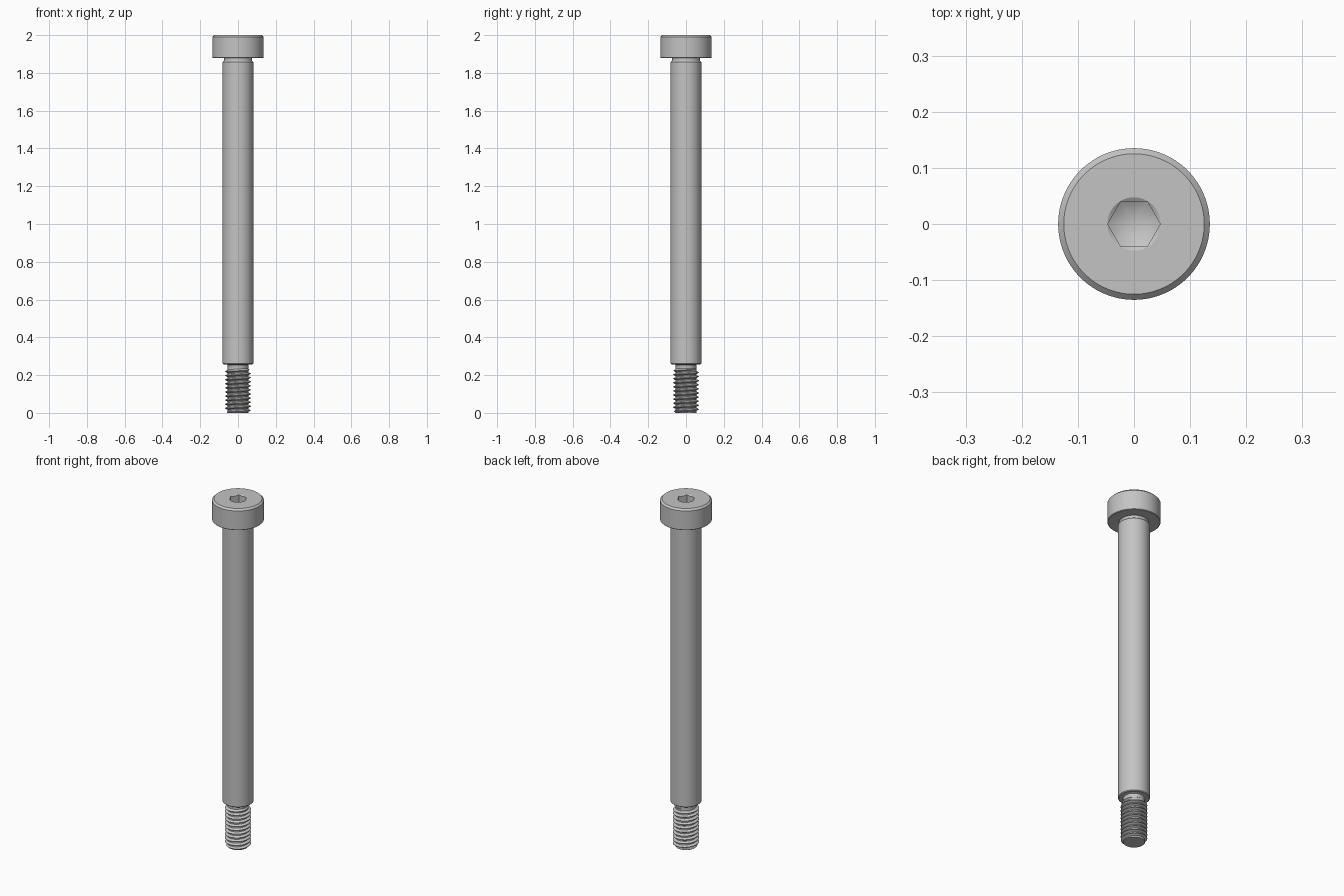
import bpy, bmesh, math

cube = bpy.data.objects.get("Cube")
if cube:
    bpy.data.objects.remove(cube, do_unlink=True)

MM = 2 / 74            # one millimetre of the screw in model units
SEGMENTS = 96
HEAD_BASE, TOP = 69.5 * MM, 2.0
SHOULDER_BASE = 9.5 * MM
HEAD_R, SHOULDER_R, THREAD_R = 5 * MM, 3 * MM, 2.5 * MM
NECK_R = 2.72 * MM
PITCH = 0.8 * MM
ROOT_R = THREAD_R - 0.614 * PITCH
THREAD_TOP = 0.235

steel = bpy.data.materials.new("grey steel")
steel.use_nodes = True
steel.diffuse_color = (0.55, 0.55, 0.55, 1)
steel.node_tree.nodes["Principled BSDF"].inputs["Base Color"].default_value = steel.diffuse_color


def revolve(name, rings):
    """Skin a stack of rings; each ring is (r, z) or a function of the angle giving it."""
    bm = bmesh.new()
    grid = []
    for ring in rings:
        row = []
        for j in range(SEGMENTS + 1):
            a = math.tau * j / SEGMENTS
            r, z = ring(a) if callable(ring) else ring
            row.append(bm.verts.new((r * math.cos(a), r * math.sin(a), z)))
        grid.append(row)
    for low, high in zip(grid, grid[1:]):
        for j in range(SEGMENTS):
            bm.faces.new((low[j], low[j + 1], high[j + 1], high[j]))
    bmesh.ops.remove_doubles(bm, verts=bm.verts, dist=1e-5)
    mesh = bpy.data.meshes.new(name)
    bm.to_mesh(mesh)
    bm.free()
    mesh.materials.append(steel)
    obj = bpy.data.objects.new(name, mesh)
    bpy.context.collection.objects.link(obj)
    bpy.ops.object.select_all(action='DESELECT')
    obj.select_set(True)
    bpy.context.view_layer.objects.active = obj
    bpy.ops.object.shade_smooth_by_angle(angle=math.radians(25))
    return obj


# Head with a countersunk hex socket that ends in a drill cone
SOCKET_R = 0.0475
SOCKET_TIP = TOP - 0.089


def hex_radius(a):
    return 1.5 * MM / math.cos(a % (math.pi / 3) - math.pi / 6)


def socket_rim(a):
    r = hex_radius(a)
    return r, TOP - (SOCKET_R - r) * 0.6


def socket_floor(a):
    r = hex_radius(a)
    return r, SOCKET_TIP + r * 0.6


revolve("head", [
    (NECK_R, HEAD_BASE), (HEAD_R - 0.003, HEAD_BASE), (HEAD_R, HEAD_BASE + 0.003),
    (HEAD_R, TOP - 0.01), (HEAD_R - 0.01, TOP), (SOCKET_R, TOP),
    socket_rim, socket_floor, (0, SOCKET_TIP)])

# Shoulder with chamfered ends
SHOULDER_TOP = 1.862
revolve("shoulder", [
    (ROOT_R, SHOULDER_BASE), (SHOULDER_R - 0.004, SHOULDER_BASE),
    (SHOULDER_R, SHOULDER_BASE + 0.004), (SHOULDER_R, SHOULDER_TOP - 0.004),
    (SHOULDER_R - 0.004, SHOULDER_TOP), (NECK_R, SHOULDER_TOP)])

# Undercuts below the head and above the thread
revolve("head_undercut", [
    (NECK_R + 0.002, SHOULDER_TOP), (NECK_R, SHOULDER_TOP + 0.003),
    (NECK_R, HEAD_BASE - 0.003), (NECK_R + 0.002, HEAD_BASE)])
revolve("thread_undercut", [
    (ROOT_R, THREAD_TOP), (ROOT_R, SHOULDER_BASE - 0.007),
    (ROOT_R + 0.002, SHOULDER_BASE - 0.002), (ROOT_R + 0.006, SHOULDER_BASE)])


# Helical thread, trimmed by a chamfer at the tip and a run-out at the undercut
def thread_row(i):
    turn, step = divmod(i, 4)
    offset = (0, 0.25, 0.56, 0.69)[step]
    radius = THREAD_R if step > 1 else ROOT_R

    def ring(a):
        z = (turn + offset + a / math.tau - 1) * PITCH
        z = min(max(z, 0), THREAD_TOP)
        return min(radius, ROOT_R + z, ROOT_R + THREAD_TOP - z), z
    return ring


rows = 4 * (math.ceil(THREAD_TOP / PITCH) + 1) + 1
revolve("thread", [(0, 0)] + [thread_row(i) for i in range(rows)])
